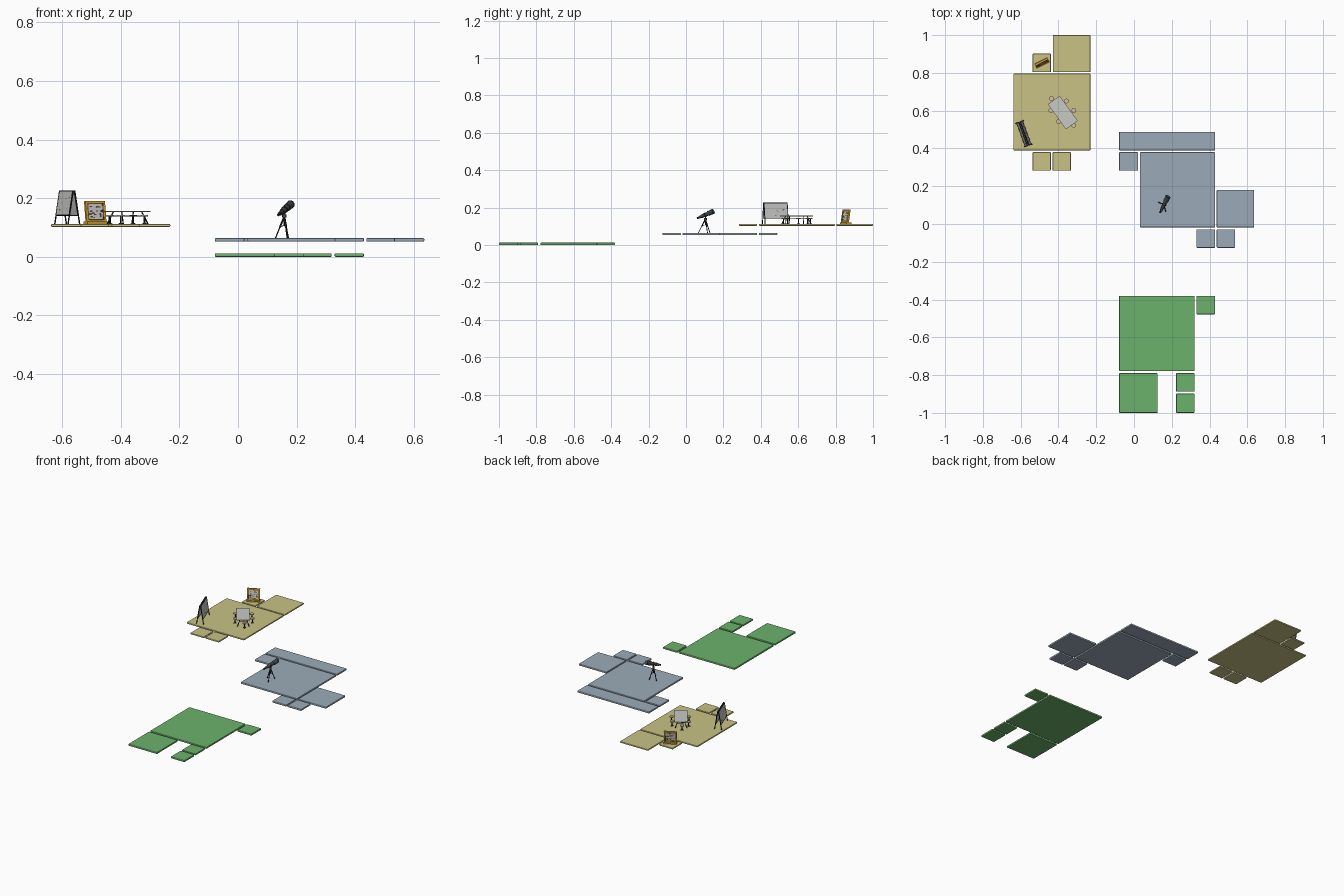
import bpy, bmesh, math, random
from mathutils import Matrix, Vector

if "Cube" in bpy.data.objects:
    bpy.data.objects.remove(bpy.data.objects["Cube"])

random.seed(4)


def mat(name, r, g, b):
    m = bpy.data.materials.new(name)
    m.diffuse_color = (r, g, b, 1)
    m.use_nodes = True
    m.node_tree.nodes["Principled BSDF"].inputs["Base Color"].default_value = m.diffuse_color
    return m


GREEN = mat("green", 0.15, 0.45, 0.15)
SLATE = mat("blue_grey", 0.33, 0.41, 0.48)
KHAKI = mat("khaki", 0.58, 0.54, 0.23)
PALE = mat("pale_grey", 0.58, 0.58, 0.56)
BLACK = mat("near_black", 0.02, 0.02, 0.022)
AMBER = mat("amber", 0.62, 0.36, 0.03)
BROWN = mat("brown", 0.14, 0.08, 0.025)
STEEL = mat("dark_steel", 0.05, 0.055, 0.065)
LENS = mat("lens_blue", 0.07, 0.16, 0.26)
TAN = mat("tan", 0.62, 0.56, 0.36)


def finish(bm, name, material, smooth=False):
    me = bpy.data.meshes.new(name)
    bm.to_mesh(me)
    bm.free()
    ob = bpy.data.objects.new(name, me)
    bpy.context.collection.objects.link(ob)
    me.materials.append(material)
    if smooth:
        bpy.ops.object.select_all(action='DESELECT')
        ob.select_set(True)
        bpy.context.view_layer.objects.active = ob
        bpy.ops.object.shade_smooth_by_angle(angle=math.radians(40))
    return ob


def box(name, center, size, material, frame=Matrix(), bevel=0.0):
    bm = bmesh.new()
    bmesh.ops.create_cube(bm, size=1)
    bmesh.ops.transform(bm, verts=bm.verts, matrix=Matrix.Diagonal((*size, 1)))
    if bevel:
        bmesh.ops.bevel(bm, geom=bm.edges[:], offset=bevel, segments=2,
                        profile=0.5, affect='EDGES')
    bmesh.ops.transform(bm, verts=bm.verts, matrix=frame @ Matrix.Translation(center))
    return finish(bm, name, material)


def rod(name, a, b, r1, r2, material, frame=Matrix(), sides=16):
    a, b = frame @ Vector(a), frame @ Vector(b)
    d = b - a
    m = Matrix.Translation((a + b) / 2) @ d.to_track_quat('Z', 'Y').to_matrix().to_4x4()
    bm = bmesh.new()
    bmesh.ops.create_cone(bm, cap_ends=True, segments=sides, radius1=r1, radius2=r2,
                          depth=d.length, matrix=m)
    return finish(bm, name, material, True)


def place(x, y, z, deg):
    return Matrix.Translation((x, y, z)) @ Matrix.Rotation(math.radians(deg), 4, 'Z')


# Floor tiles: three islands at rising heights (x0, x1, y0, y1)
TILES = {
    "green_tile": (GREEN, 0.0, [
        (-0.079, 0.32, -0.778, -0.38), (0.33, 0.43, -0.478, -0.38),
        (-0.079, 0.125, -1.0, -0.79), (0.223, 0.32, -0.888, -0.79),
        (0.223, 0.32, -1.0, -0.898)]),
    "blue_grey_tile": (SLATE, 0.052, [
        (0.032, 0.43, -0.018, 0.38), (-0.079, 0.43, 0.39, 0.488),
        (-0.079, 0.022, 0.282, 0.38), (0.438, 0.636, -0.018, 0.18),
        (0.33, 0.43, -0.126, -0.028), (0.438, 0.536, -0.126, -0.028)]),
    "khaki_tile": (KHAKI, 0.102, [
        (-0.638, -0.231, 0.39, 0.796), (-0.43, -0.231, 0.804, 1.0),
        (-0.537, -0.44, 0.804, 0.902), (-0.537, -0.44, 0.283, 0.38),
        (-0.431, -0.334, 0.283, 0.38)]),
}
for name, (m, z, rects) in TILES.items():
    th = 0.010 if m is KHAKI else 0.012
    for x0, x1, y0, y1 in rects:
        box(name, ((x0 + x1) / 2, (y0 + y1) / 2, z + th / 2),
            (x1 - x0, y1 - y0, th), m, bevel=0.0035)

# Meeting table with splayed legs
T = place(-0.377, 0.59, 0.112, -54)
box("table_top", (0, 0, 0.043), (0.163, 0.077, 0.004), PALE, T)
for sx in (-1, 1):
    for sy in (-1, 1):
        rod("table_leg", (sx * 0.058, sy * 0.018, 0.041), (sx * 0.072, sy * 0.034, 0),
            0.0022, 0.0022, BLACK, T, 8)
    rod("table_cross_bar", (sx * 0.062, -0.023, 0.028), (sx * 0.062, 0.023, 0.028),
        0.0016, 0.0016, BLACK, T, 8)
rod("table_long_bar", (-0.062, 0, 0.028), (0.062, 0, 0.028), 0.0016, 0.0016, BLACK, T, 8)

# Six round stools
for x, y in [(-0.437, 0.665), (-0.358, 0.651), (-0.319, 0.601),
             (-0.319, 0.522), (-0.400, 0.543), (-0.440, 0.601)]:
    S = place(x, y, 0.112, 0)
    rod("stool_seat", (0, 0, 0.026), (0, 0, 0.031), 0.0125, 0.0125, TAN, S)
    rod("stool_post", (0, 0, 0.003), (0, 0, 0.026), 0.0028, 0.0028, BLACK, S, 8)
    rod("stool_base", (0, 0, 0), (0, 0, 0.004), 0.0095, 0.004, BLACK, S)

# Folding A-frame writing board, one panel on each side
W = place(-0.583, 0.478, 0.112, -70)
for sx in (-1, 1):
    for sy in (-1, 1):
        rod("board_leg", (sx * 0.066, sy * 0.003, 0.114), (sx * 0.066, sy * 0.021, 0),
            0.0025, 0.0025, BLACK, W, 8)
tilt = math.atan2(0.018, 0.114)
for side in (0, 180):
    P = (W @ Matrix.Rotation(math.radians(side), 4, 'Z')
         @ Matrix.Translation((0, -0.0095, 0.071)) @ Matrix.Rotation(-tilt, 4, 'X'))
    box("board_panel", (0, 0, 0), (0.13, 0.003, 0.084), PALE, P)
    for s in (-1, 1):
        box("board_rail", (0, 0, s * 0.0415), (0.134, 0.005, 0.003), BLACK, P)
        box("board_stile", (s * 0.0655, 0, 0), (0.003, 0.005, 0.084), BLACK, P)
    for i in range(9):  # small written marks
        box("board_mark", (random.uniform(-0.055, 0.055), -0.0017, random.uniform(-0.03, 0.032)),
            (random.uniform(0.003, 0.009), 0.0008, 0.0015), STEEL, P)

# Framed picture leaning back on a ledge
F = place(-0.487, 0.853, 0.112, 27)
box("picture_ledge", (0, 0, 0.004), (0.076, 0.03, 0.008), AMBER, F)
L = F @ Matrix.Translation((0, -0.005, 0.006)) @ Matrix.Rotation(math.radians(-9), 4, 'X')
H = 0.073
for s in (-1, 1):
    box("frame_side", (s * 0.034, 0, H / 2), (0.008, 0.011, H), AMBER, L, 0.0015)
    box("inner_frame_side", (s * 0.0285, 0, H / 2), (0.003, 0.009, H - 0.014), BROWN, L)
    z = H / 2 + s * (H / 2 - 0.004)
    box("frame_rail", (0, 0, z), (0.076, 0.011, 0.008), AMBER, L, 0.0015)
    box("inner_frame_rail", (0, 0, z - s * 0.0055), (0.06, 0.009, 0.003), BROWN, L)
    # canvas is the same on both faces
    for i in range(14):
        box("picture_patch", (random.uniform(-0.022, 0.022), s * 0.0032,
                              random.uniform(0.016, H - 0.016)),
            (random.uniform(0.004, 0.011), 0.0008, random.uniform(0.003, 0.007)),
            random.choice((STEEL, BROWN)), L)
box("picture_canvas", (0, 0, H / 2), (0.056, 0.006, H - 0.018), PALE, L)

# Telescope on a tripod
hub = Vector((0.158, 0.104, 0.138))
for x, y in [(0.128, 0.115), (0.172, 0.128), (0.168, 0.066)]:
    foot = Vector((x, y, 0.064))
    mid = hub.lerp(foot, 0.5)
    rod("tripod_upper_leg", hub, mid, 0.0032, 0.0032, BLACK, sides=8)
    rod("tripod_lower_leg", mid, foot, 0.0022, 0.0022, BLACK, sides=8)
    rod("tripod_brace", hub - Vector((0, 0, 0.03)), mid, 0.0012, 0.0012, STEEL, sides=6)
rod("centre_post", hub - Vector((0, 0, 0.032)), hub + Vector((0, 0, 0.02)), 0.0035, 0.0035, BLACK, sides=10)
rod("tripod_head", hub - Vector((0, 0, 0.004)), hub + Vector((0, 0, 0.006)), 0.007, 0.007, STEEL)
eye = Vector((0.138, 0.060, 0.143))
tip = Vector((0.181, 0.147, 0.180))


def along(t):
    return eye.lerp(tip, t)


rod("eyepiece", along(0), along(0.14), 0.005, 0.005, BLACK)
rod("focus_tube", along(0.13), along(0.3), 0.0075, 0.0075, STEEL)
rod("main_tube", along(0.28), along(0.7), 0.0095, 0.0105, STEEL)
rod("tube_ring", along(0.46), along(0.52), 0.012, 0.012, BLACK)
rod("front_hood", along(0.68), along(0.985), 0.0135, 0.0135, STEEL)
rod("lens_rim", along(0.95), along(0.99), 0.0142, 0.0142, BLACK)
rod("lens", along(0.985), along(1.0), 0.012, 0.011, LENS)
